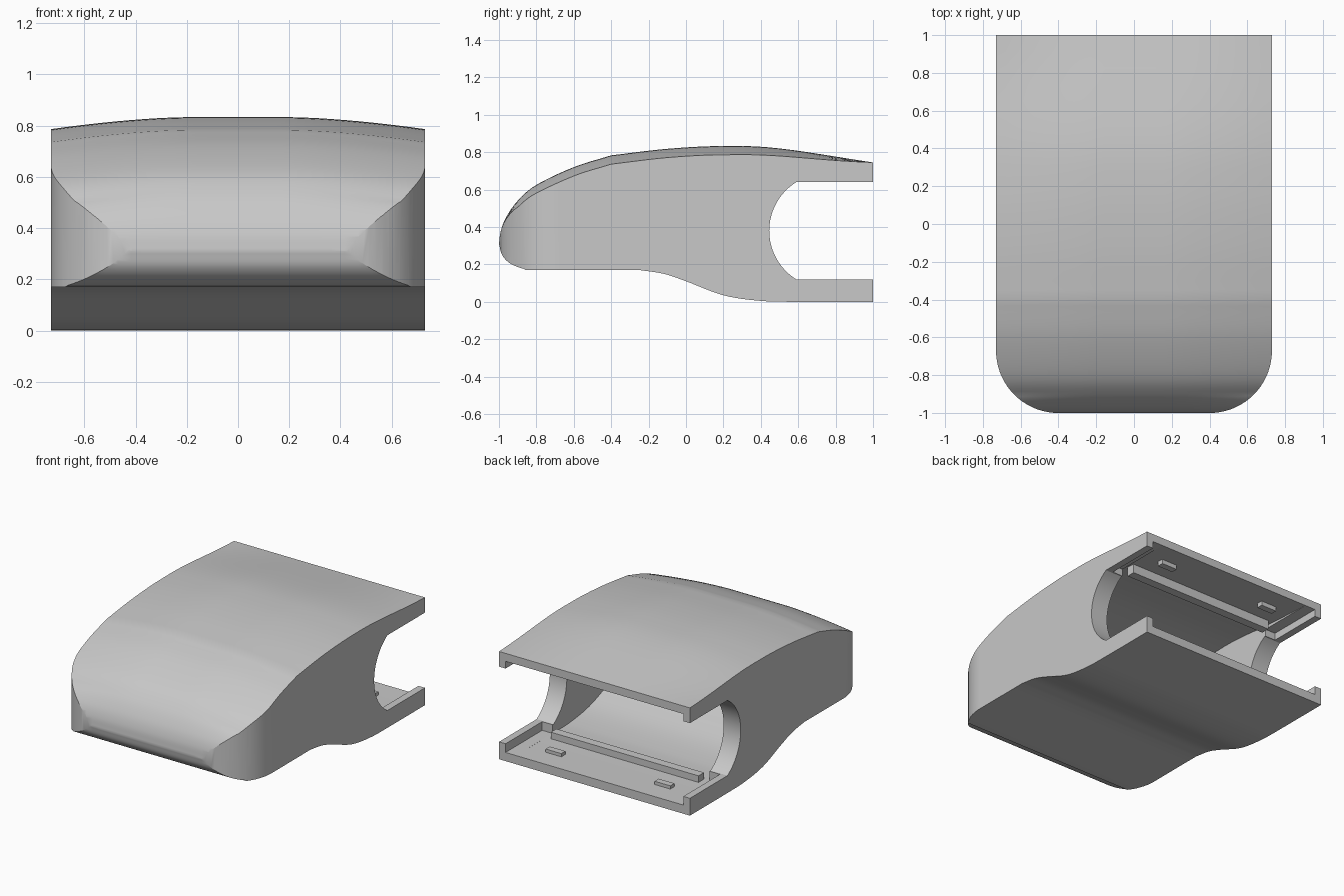
import bpy, bmesh, math
from mathutils import Vector

if "Cube" in bpy.data.objects:
    bpy.data.objects.remove(bpy.data.objects["Cube"])

grey = bpy.data.materials.new("plain grey")
grey.use_nodes = True
grey.diffuse_color = (0.58, 0.58, 0.58, 1)
grey.node_tree.nodes["Principled BSDF"].inputs["Base Color"].default_value = grey.diffuse_color


def make(name, bm):
    bmesh.ops.recalc_face_normals(bm, faces=bm.faces)
    mesh = bpy.data.meshes.new(name)
    bm.to_mesh(mesh)
    bm.free()
    mesh.materials.append(grey)
    ob = bpy.data.objects.new(name, mesh)
    bpy.context.collection.objects.link(ob)
    return ob


def spline(pts, steps=6):
    """Smooth open curve through the given points."""
    p = [Vector(q) for q in pts]
    p = [2 * p[0] - p[1]] + p + [2 * p[-1] - p[-2]]
    out = []
    for a, b, c, d in zip(p, p[1:], p[2:], p[3:]):
        for i in range(steps):
            t = i / steps
            out.append(0.5 * (2 * b + (c - a) * t + (2 * a - 5 * b + 4 * c - d) * t * t
                              + (3 * b - a - 3 * c + d) * t ** 3))
    return out + [p[-2]]


def loft(name, columns, ring):
    """Join one outline per column and cap both ends."""
    bm = bmesh.new()
    rows = [[bm.verts.new(v) for v in ring(c)] for c in columns]
    n = len(rows[0])
    for r, s in zip(rows, rows[1:]):
        for i in range(n):
            j = (i + 1) % n
            bm.faces.new((r[i], r[j], s[j], s[i]))
    bm.faces.new(rows[0])
    bm.faces.new(rows[-1])
    return make(name, bm)


def box(name, size, centre):
    bm = bmesh.new()
    bmesh.ops.create_cube(bm, size=1)
    for v in bm.verts:
        v.co = [c * s + m for c, s, m in zip(v.co, size, centre)]
    return make(name, bm)


def boolean(target, cutter, operation):
    mod = target.modifiers.new("cut", "BOOLEAN")
    mod.operation, mod.object, mod.solver = operation, cutter, "EXACT"
    bpy.context.view_layer.objects.active = target
    bpy.ops.object.modifier_apply(modifier=mod.name)
    bpy.data.objects.remove(cutter)


# Outer body: side profile with a crown across the top
top = spline([(-1, .31), (-.99, .38), (-.96, .455), (-.9, .54), (-.8, .625), (-.6, .72), (-.4, .783)])
top += spline([(-.4, .783), (-.1, .818), (.2, .833), (.5, .82), (1, .745)])[1:]
floor = spline([(1, 0), (.6, 0), (.4, .005), (.2, .035), (0, .11), (-.12, .15), (-.25, .17)])
floor += spline([(-.25, .17), (-.8, .17), (-.87, .177), (-.94, .205), (-.983, .25), (-1, .31)])[1:-1]


def crown(x, y):
    across = max(0, (abs(x) - .2) / .53) ** 1.6
    along = 1 - ((y - .2) / .8) ** 2 if y > .2 else min(1, (y + 1) / .1)
    return .047 * across * max(0, along)


def body_ring(x):
    return [(x, p.x, p.y - crown(x, p.x)) for p in top] + [(x, p.x, p.y) for p in floor]


body = loft("shell", [.73 * i / 14 for i in range(-14, 15)], body_ring)

# Rounded front corners in plan
radius = .33
arc = [math.radians(a) for a in range(0, 91, 5)]
right_corner = [(.73 - radius + radius * math.cos(a), -1 + radius - radius * math.sin(a)) for a in arc]
plan = [(.73, 1.2)] + right_corner
plan += [(-x, y) for x, y in reversed(plan)]
plan_cutter = loft("plan_cutter", (-1, 2), lambda z: [(x, y, z) for x, y in plan])
# Widen the straight sides a little so they clear the body walls
for v in plan_cutter.data.vertices:
    v.co.x *= 1.0005
    v.co.y -= .0005
boolean(body, plan_cutter, "INTERSECT")

# Hollow interior following the outer shape
roof = spline([(-.88, .36), (-.85, .45), (-.75, .55), (-.55, .64), (-.3, .71), (.2, .745), (.6, .715), (1, .69), (1.2, .69)])
base = spline([(1.2, .06), (.6, .06), (.4, .065), (.2, .095), (0, .165), (-.12, .21), (-.25, .23), (-.78, .23), (-.86, .28)])
cavity = roof + base
boolean(body, loft("cavity", (-.6, .6), lambda x: [(x, p.x, p.y) for p in cavity]), "DIFFERENCE")

# Wider recess behind the thick walls, leaving thin lips
boolean(body, box("recess", (1.36, .6, .63), (0, .9, .375)), "DIFFERENCE")

# Arched openings in both sides
half = math.asin(.26 / .306)
arch = [(1.3, .12)]
for i in range(25):
    a = half * (i / 12 - 1)
    arch.append((.751 - .306 * math.cos(a), .38 + .306 * math.sin(a)))
arch.append((1.3, .64))
boolean(body, loft("arch", (-1, 1), lambda x: [(x, y, z) for y, z in arch]), "DIFFERENCE")

bpy.ops.object.select_all(action="DESELECT")
body.select_set(True)
bpy.context.view_layer.objects.active = body
bpy.ops.object.shade_smooth_by_angle(angle=math.radians(25))

# Ribs and small catches on the floor and roof panels
for level, low, high, tip in (("lower", .05, .105, .082), ("upper", .72, .648, .668)):
    box(level + "_rib", (1.13, .06, abs(high - low)), (0, .64, (low + high) / 2))
    for side, x in (("left", .417), ("right", -.417)):
        box(f"{level}_{side}_catch", (.12, .045, abs(tip - low)), (x, .83, (low + tip) / 2))
